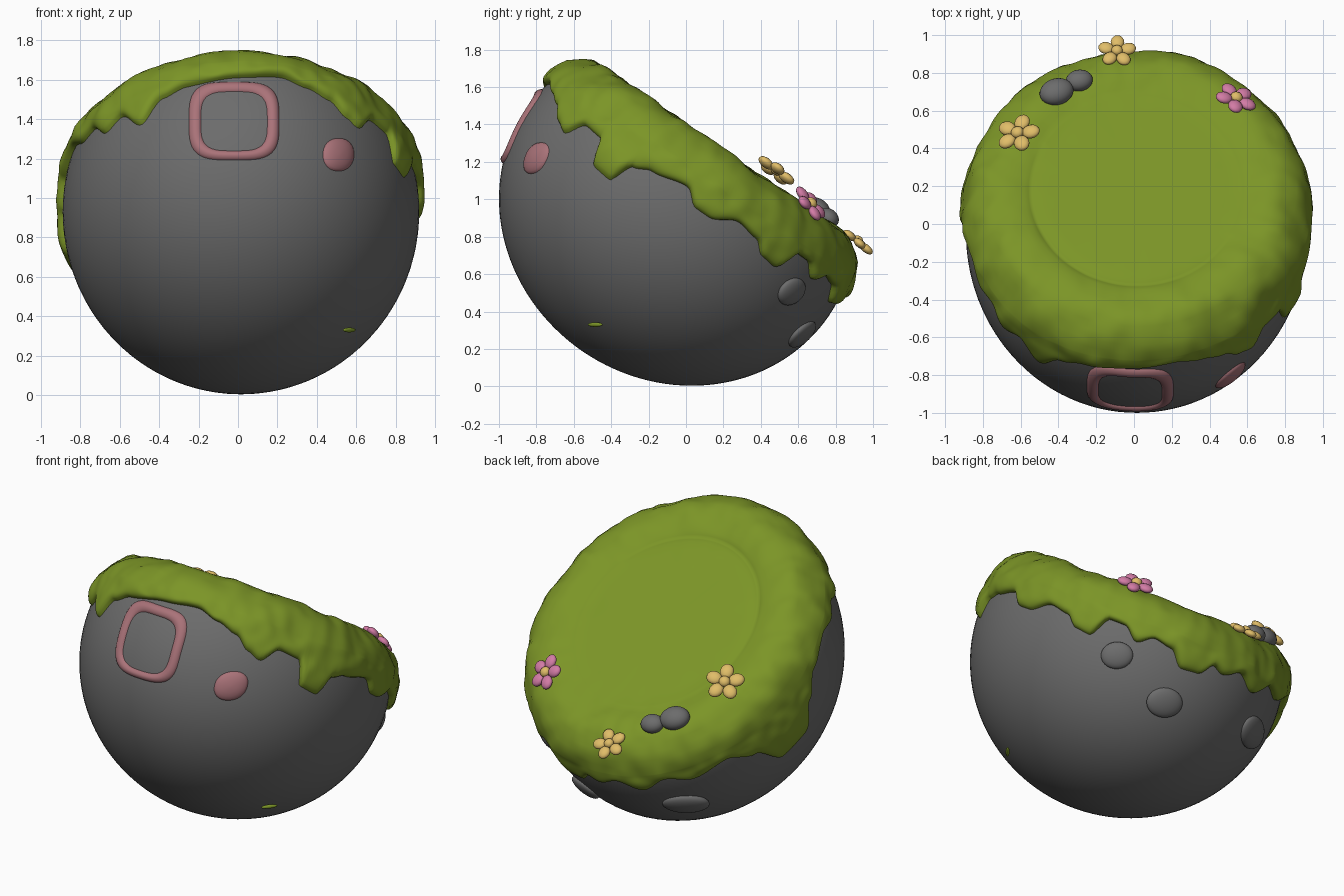
import bpy, bmesh, math
from mathutils import Matrix, Vector, noise

if "Cube" in bpy.data.objects:
    bpy.data.objects.remove(bpy.data.objects["Cube"])

def material(name, rgb):
    m = bpy.data.materials.new(name)
    m.diffuse_color = (*rgb, 1)
    m.use_nodes = True
    m.node_tree.nodes["Principled BSDF"].inputs["Base Color"].default_value = m.diffuse_color
    return m

STONE = material("stone grey", (0.15, 0.15, 0.15))
MOSS = material("moss green", (0.20, 0.30, 0.02))
ROSE = material("dusty rose", (0.40, 0.17, 0.19))
PINK = material("petal pink", (0.65, 0.20, 0.38))
YELLOW = material("petal yellow", (0.75, 0.51, 0.14))

# Tilted bowl frame: local z is the bowl axis, leaning backwards
A, B, C = 0.905, 0.98, 0.90
TILT = math.radians(34.6)
CT, ST = math.cos(TILT), math.sin(TILT)
CENTRE = Vector((0.015, -0.045, 0.93))
FRAME = Matrix.Translation(CENTRE) @ Matrix.Rotation(-TILT, 4, 'X')

def finish(bm, name, mats, angle=60):
    bmesh.ops.recalc_face_normals(bm, faces=bm.faces[:])
    me = bpy.data.meshes.new(name)
    bm.to_mesh(me)
    bm.free()
    ob = bpy.data.objects.new(name, me)
    bpy.context.collection.objects.link(ob)
    for m in mats:
        me.materials.append(m)
    bpy.ops.object.select_all(action='DESELECT')
    ob.select_set(True)
    bpy.context.view_layer.objects.active = ob
    bpy.ops.object.shade_smooth_by_angle(angle=math.radians(angle))
    return ob

def blob(bm, matrix, size, mat=0, seg=20):
    r = bmesh.ops.create_uvsphere(bm, u_segments=seg, v_segments=seg // 2, radius=1,
                                  matrix=matrix @ Matrix.Diagonal((*size, 1)))
    for f in {f for v in r["verts"] for f in v.link_faces}:
        f.material_index = mat

def facing(pos, normal, spin=0):
    q = Vector(normal).to_track_quat('Z', 'Y').to_matrix().to_4x4()
    return Matrix.Translation(pos) @ q @ Matrix.Rotation(spin, 4, 'Z')

def skin(bm, rows, closed=True):
    """Bridge rows of points with quads."""
    vs = [[bm.verts.new(p) for p in row] for row in rows]
    n = len(rows[0])
    for a, b in zip(vs, vs[1:]):
        for i in range(n if closed else n - 1):
            j = (i + 1) % n
            bm.faces.new((a[i], a[j], b[j], b[i]))
    return vs

# Stone bowl: ellipsoid, cut flat and closed under the moss
bm = bmesh.new()
bmesh.ops.create_uvsphere(bm, u_segments=96, v_segments=64, radius=1,
                          matrix=FRAME @ Matrix.Diagonal((A, B, C, 1)))
axis = Vector((0, ST, CT))
cut = bmesh.ops.bisect_plane(bm, geom=bm.verts[:] + bm.edges[:] + bm.faces[:],
                             plane_co=CENTRE + axis * 0.3, plane_no=axis, clear_outer=True)
bmesh.ops.contextual_create(bm, geom=[e for e in cut["geom_cut"] if isinstance(e, bmesh.types.BMEdge)])
finish(bm, "stone_bowl", [STONE])

# Moss hem: (degrees from front towards the right, height along bowl axis)
HEM = [(-180, .12), (-172, .17), (-163, .09), (-153, .17), (-143, .11), (-130, .15), (-120, .05),
       (-112, -.15), (-100, -.15), (-93, .03), (-85, .15), (-72, .19), (-62, .12), (-56, .13),
       (-49, .04), (-42, .08), (-34, -.03), (-26, .09), (-18, .13), (0, .16), (13, .18), (22, .14),
       (30, .10), (36, .03), (41, .0), (47, .10), (55, .09), (59, -.06), (66, -.07), (70, .06),
       (76, .10), (88, .14), (94, .07), (99, .07), (108, .14), (116, .12), (121, .06), (127, .05),
       (132, .18), (138, .18), (144, .11), (150, .17), (157, .15), (163, .06), (170, .07), (175, .15), (180, .12)]

def hem(deg):
    for (a, h), (b, k) in zip(HEM, HEM[1:]):
        if a <= deg <= b:
            u = (deg - a) / (b - a)
            return h + (k - h) * u * u * (3 - 2 * u)
    return 0.12

# Moss cap: flat disc, shallow groove, puffy rim, dripping skirt
TOP = [(.02, .40), (.2, .40), (.4, .40), (.52, .40), (.58, .398), (.605, .39), (.62, .384), (.635, .395),
       (.66, .405), (.70, .413), (.75, .418), (.80, .418), (.85, .408), (.89, .388), (.93, .36), (.965, .325),
       (.99, .285)]
STEPS, SKIRT = 320, 18
rows = [[] for _ in range(len(TOP) + SKIRT)]
for i in range(STEPS):
    deg = -180 + 360 * i / STEPS
    p = math.radians(deg)
    dx, dy = math.sin(p), -math.cos(p)
    ring = []
    groove = max(0.0, math.cos(p + 0.5)) ** 0.5     # groove fades out towards the back
    for r, h in TOP:
        if .58 < r < .65:
            h = .402 + (h - .402) * groove
        ring.append((r, h, min(1, max(.12, (r - .6) / .2))))
    low = hem(deg)
    for k in range(1, SKIRT + 1):
        u = k / SKIRT
        h = .25 + (low - .25) * u
        thick = .06 * math.sqrt(max(0, 1 - u ** 5)) - .012
        ring.append((math.sqrt(1 - (h / C) ** 2) + thick, h, 1 - u ** 3))
    for row, (r, h, w) in zip(rows, ring):
        q = Vector((A * r * dx, B * r * dy, h))
        lump = noise.noise(q * 5) * .018 + noise.noise(q * 11) * .012
        out = Vector((dx, dy, 0)) * max(0, (r - .75) * 4) + Vector((0, 0, 1))
        row.append(FRAME @ (q + out.normalized() * lump * w))
bm = bmesh.new()
vs = skin(bm, rows)
bm.faces.new(vs[0])
finish(bm, "moss_cap", [MOSS], 80)

# Front face of the bowl: y at a given x, z
def front_y(x, z):
    x, z = x - CENTRE.x, z - CENTRE.z
    a = (CT / B) ** 2 + (ST / C) ** 2
    b = 2 * z * CT * ST * (1 / C ** 2 - 1 / B ** 2)
    c = (x / A) ** 2 + (z * ST / B) ** 2 + (z * CT / C) ** 2 - 1
    return CENTRE.y + (-b - math.sqrt(max(0, b * b - 4 * a * c))) / (2 * a)

def on_front(x, z, lift):
    p = Vector((x, front_y(x, z), z))
    return p + (p - CENTRE).normalized() * lift

def squircle(cx, cz, w, h, lift, power, n=72):
    pts = []
    for i in range(n):
        t = 2 * math.pi * i / n
        c, s = math.cos(t), math.sin(t)
        k = (abs(c) ** power + abs(s) ** power) ** (-1 / power)
        pts.append(on_front(cx + w * c * k, cz + h * s * k, lift))
    return pts

# Rose frame around a plain stone panel
bm = bmesh.new()
skin(bm, [squircle(-.02, 1.39, .232 - .066 * u, .20 - .052 * u,
                   -.006 + .024 * math.sin(math.pi * u) ** .6, 3.6)
          for u in (0, .08, .2, .4, .6, .8, .92, 1)])
finish(bm, "rose_frame", [ROSE], 80)

# Rose spot beside the frame
bm = bmesh.new()
vs = skin(bm, [squircle(.51, 1.22, .08 * s, .085 * s, .03 * math.sqrt(1 - s * s) - .004, 2.2, 32)
               for s in (1, .95, .85, .65, .4, .1)])
bm.faces.new(vs[-1])
finish(bm, "rose_spot", [ROSE], 80)

# Stone studs on the lower back
bm = bmesh.new()
for pos, size in (((.60, .56, .51), (.095, .08, .035)), ((.29, .63, .27), (.11, .09, .035)),
                  ((-.42, .60, .34), (.14, .09, .04))):
    d = Vector(pos) - CENTRE
    loc = FRAME.inverted() @ Vector(pos)
    s = math.sqrt((loc.x / A) ** 2 + (loc.y / B) ** 2 + (loc.z / C) ** 2)
    blob(bm, facing(CENTRE + d / s, d), size, seg=28)
finish(bm, "stone_studs", [STONE])

# Pebbles resting on the moss
bm = bmesh.new()
blob(bm, facing((-.41, .70, .945), axis, .4), (.092, .075, .06), seg=28)
blob(bm, facing((-.29, .76, .90), axis, .2), (.072, .06, .05), seg=28)
finish(bm, "pebbles", [STONE])

# Five-petal flowers
def flower(name, pos, normal, r, mat, spin):
    bm = bmesh.new()
    base = facing(pos, normal, spin)
    for k in range(5):
        petal = base @ Matrix.Rotation(k * math.tau / 5, 4, 'Z') @ Matrix.Translation((r * .62, 0, 0))
        blob(bm, petal, (r * .42, r * .36, r * .22), 0, 16)
    blob(bm, base @ Matrix.Translation((0, 0, r * .08)), (r * .3, r * .3, r * .24), 1, 16)
    finish(bm, name, [mat, YELLOW])

flower("yellow_flower_left", (-.615, .48, 1.15), (-.25, .6, .8), .115, YELLOW, .3)
flower("yellow_flower_back", (-.09, .915, .775), (0, .62, .78), .1, YELLOW, .9)
flower("pink_flower", (.54, .665, .975), (.3, .75, .6), .11, PINK, .5)

# Stray moss tuft low on the front
bm = bmesh.new()
blob(bm, facing((.565, -.485, .33), Vector((.565, -.485, .33)) - CENTRE), (.05, .012, .012))
finish(bm, "moss_tuft", [MOSS])
